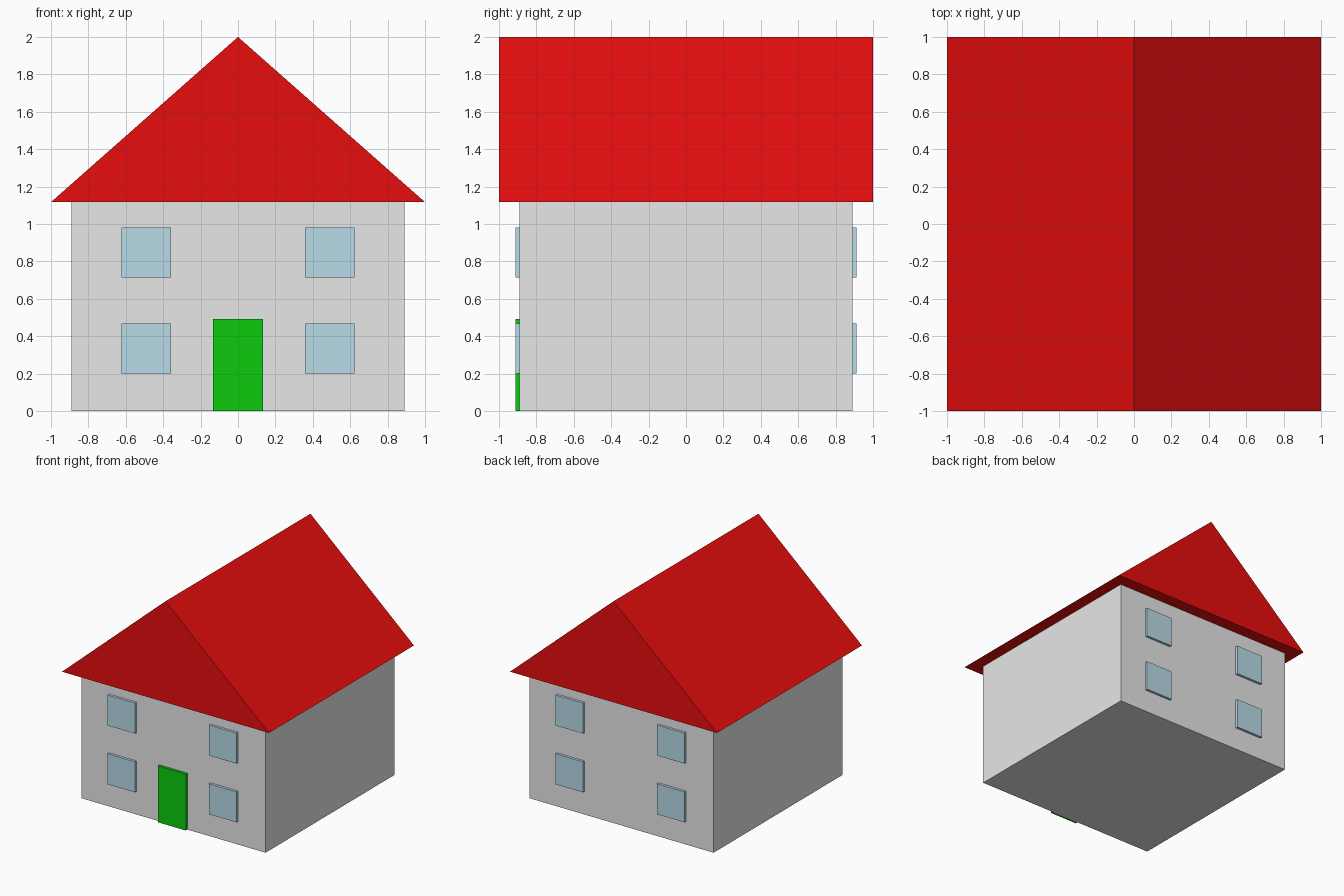
import bpy
import bmesh

if "Cube" in bpy.data.objects:
    bpy.data.objects.remove(bpy.data.objects["Cube"])


def material(name, rgb):
    m = bpy.data.materials.new(name)
    m.diffuse_color = (*rgb, 1.0)
    m.use_nodes = True
    m.node_tree.nodes["Principled BSDF"].inputs["Base Color"].default_value = m.diffuse_color
    return m


wall_grey = material("wall_grey", (0.8, 0.8, 0.8))
roof_red = material("roof_red", (0.8, 0.004, 0.004))
door_green = material("door_green", (0.004, 0.6, 0.004))
window_blue = material("window_blue", (0.485, 0.708, 0.8))


def prism(name, profile, y0, y1, mat):
    """Extrude an x-z outline along y into a closed solid."""
    bm = bmesh.new()
    face = bm.faces.new([bm.verts.new((x, y0, z)) for x, z in profile])
    extruded = bmesh.ops.extrude_face_region(bm, geom=[face])["geom"]
    moved = [v for v in extruded if isinstance(v, bmesh.types.BMVert)]
    bmesh.ops.translate(bm, verts=moved, vec=(0, y1 - y0, 0))
    bmesh.ops.recalc_face_normals(bm, faces=bm.faces)
    mesh = bpy.data.meshes.new(name)
    bm.to_mesh(mesh)
    bm.free()
    mesh.materials.append(mat)
    obj = bpy.data.objects.new(name, mesh)
    bpy.context.collection.objects.link(obj)
    return obj


def block(name, x0, x1, y0, y1, z0, z1, mat):
    return prism(name, [(x0, z0), (x1, z0), (x1, z1), (x0, z1)], y0, y1, mat)


WALL = 0.89       # half width of the walls
EAVES = 1.117     # wall top and roof base
PROUD = 0.022     # how far the door and windows stand out

# Walls and gabled roof
block("walls", -WALL, WALL, -WALL, WALL, 0.0, EAVES, wall_grey)
prism("roof", [(-1, EAVES), (1, EAVES), (0, 2)], -1, 1, roof_red)

# Front door
block("door", -0.134, 0.134, -WALL - PROUD, -WALL + PROUD, 0.0, 0.493, door_green)

# Four windows on the front and four on the back
for side, y in (("front", -WALL), ("back", WALL)):
    for column, x in (("left", -0.49), ("right", 0.49)):
        for row, z in (("lower", 0.335), ("upper", 0.848)):
            block(f"{side}_{row}_{column}_window", x - 0.133, x + 0.133,
                  y - PROUD, y + PROUD, z - 0.133, z + 0.133, window_blue)
